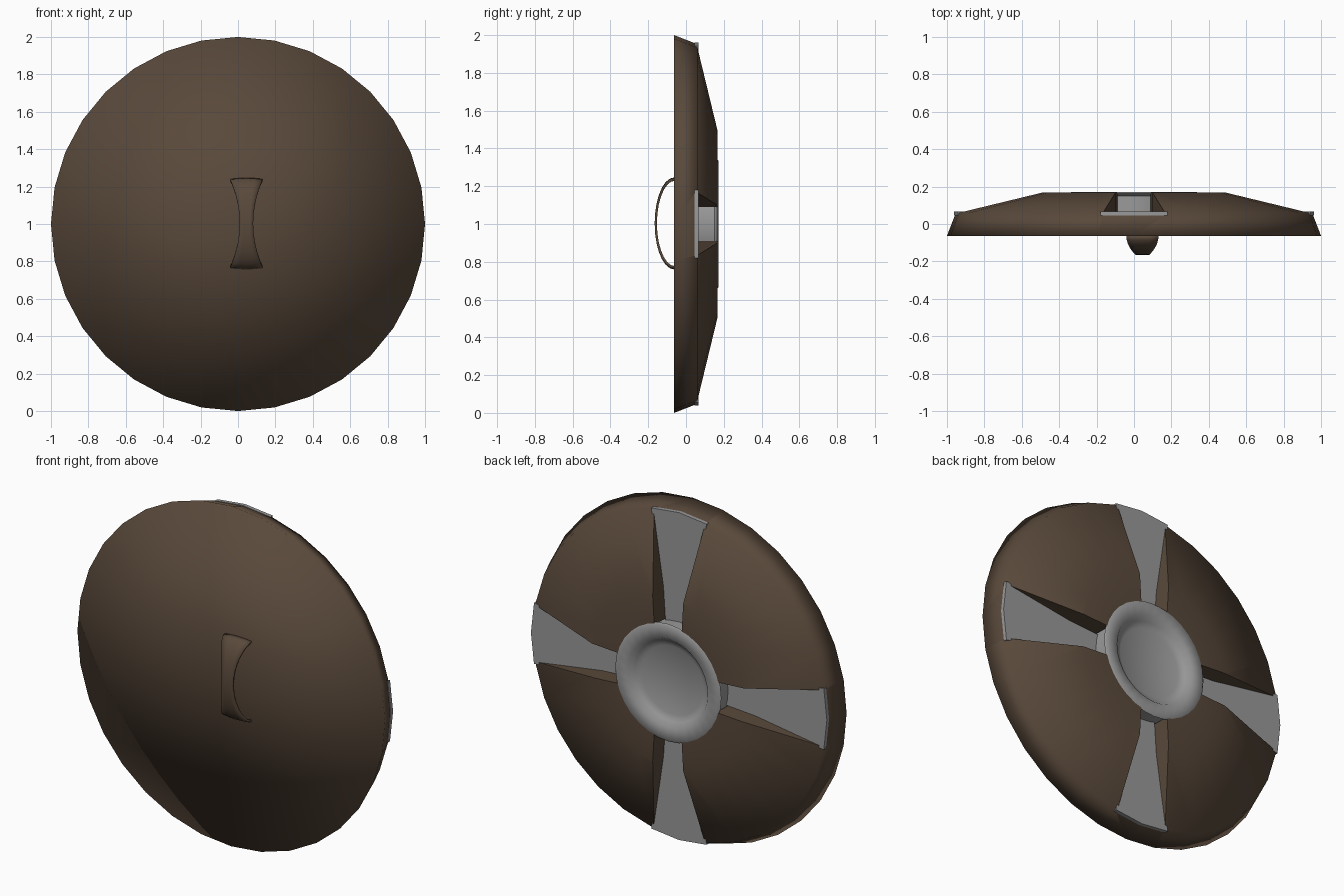
import bpy, bmesh, math

if "Cube" in bpy.data.objects:
    bpy.data.objects.remove(bpy.data.objects["Cube"])

def material(name, rgb):
    m = bpy.data.materials.new(name)
    m.diffuse_color = (*rgb, 1)
    m.use_nodes = True
    m.node_tree.nodes["Principled BSDF"].inputs["Base Color"].default_value = m.diffuse_color
    return m

BROWN = material("dark_brown", (0.10, 0.066, 0.043))
GREY = material("steel_grey", (0.32, 0.32, 0.32))

def finish(name, bm, mat=None):
    bmesh.ops.remove_doubles(bm, verts=bm.verts, dist=1e-5)
    bmesh.ops.recalc_face_normals(bm, faces=bm.faces)
    me = bpy.data.meshes.new(name)
    bm.to_mesh(me)
    bm.free()
    ob = bpy.data.objects.new(name, me)
    bpy.context.collection.objects.link(ob)
    if mat:
        me.materials.append(mat)
    return ob

def activate(ob):
    bpy.ops.object.select_all(action='DESELECT')
    bpy.context.view_layer.objects.active = ob
    ob.select_set(True)

def smooth(ob, degrees):
    activate(ob)
    bpy.ops.object.shade_smooth_by_angle(angle=math.radians(degrees))

def lathe(name, profile, mat, n=32):
    """Spin (radius, y) points about the y axis through z = 1."""
    bm = bmesh.new()
    rings = []
    for r, y in profile:
        rings.append([bm.verts.new((r * math.sin(2 * math.pi * i / n), y,
                                    1 + r * math.cos(2 * math.pi * i / n)))
                      for i in range(n if r > 0 else 1)])
    for a, b in zip(rings, rings[1:]):
        for i in range(n):
            j = (i + 1) % n
            f = [a[i % len(a)], a[j % len(a)], b[j % len(b)], b[i % len(b)]]
            bm.faces.new(list(dict.fromkeys(f)))
    return finish(name, bm, mat)

def spokes(name, r0, r1, y0, y1, mat=None):
    """Four flared radial bars in a cross."""
    half = [(r0, 0.085), (0.5, 0.10), (r1 - 0.02, 0.18)]
    outline = half + [(r1, 0)] + [(r, -w) for r, w in reversed(half)]
    bm = bmesh.new()
    for k in range(4):
        c, s = math.cos(k * math.pi / 2), math.sin(k * math.pi / 2)
        lo, hi = [[bm.verts.new((r * c - w * s, y, 1 + r * s + w * c))
                   for r, w in outline] for y in (y0, y1)]
        bm.faces.new(lo)
        bm.faces.new(hi)
        for i in range(len(lo)):
            j = (i + 1) % len(lo)
            bm.faces.new((lo[i], lo[j], hi[j], hi[i]))
    return finish(name, bm, mat)

# Shield body with a recessed centre
shield = lathe("shield_body", [(0, -0.063), (1, -0.063), (0.952, 0.06), (0.5, 0.168),
                               (0.33, 0.168), (0.33, 0.04), (0, 0.04)], BROWN)

# Grooves cut for the metal cross
cutter = spokes("groove_cutter", 0.25, 1.05, 0.05, 0.3)
cutter.data.transform
cutter.hide_render = True
mod = shield.modifiers.new("grooves", 'BOOLEAN')
mod.operation = 'DIFFERENCE'
mod.solver = 'EXACT'
mod.object = cutter
activate(shield)
bpy.ops.object.modifier_apply(modifier=mod.name)
bpy.data.objects.remove(cutter)
smooth(shield, 60)
verts = shield.data.vertices
for e in shield.data.edges:          # soft outer rim
    if all(verts[v].co.y < -0.05 for v in e.vertices):
        e.use_edge_sharp = False

# Metal cross lying in the grooves
cross = spokes("metal_spokes", 0.28, 0.962, 0.045, 0.066, GREY)
smooth(cross, 40)

# Dished metal hub
hub = lathe("metal_hub", [(0, 0.045), (0.32, 0.045), (0.32, 0.15), (0.345, 0.164),
                          (0.335, 0.172), (0.26, 0.17), (0.235, 0.14),
                          (0.20, 0.125), (0, 0.12)], GREY)
smooth(hub, 50)

# Curved hand grip on the flat side
bm = bmesh.new()
rows = []
N = 14
for i in range(N + 1):
    t = math.pi * (i / N - 0.5)
    w = 0.036 + 0.05 * math.sin(t) ** 2
    rows.append([bm.verts.new((0.045 + w * k, -0.06 - 0.1 * math.cos(t),
                               1.003 + (0.232 + 0.006 * (1 - k * k)) * math.sin(t)))
                 for k in (-1, -0.5, 0, 0.5, 1)])
for a, b in zip(rows, rows[1:]):
    for k in range(4):
        bm.faces.new((a[k], a[k + 1], b[k + 1], b[k]))
grip = finish("hand_grip", bm, BROWN)
sol = grip.modifiers.new("thickness", 'SOLIDIFY')
sol.thickness = 0.012
sol.offset = 0
smooth(grip, 40)
